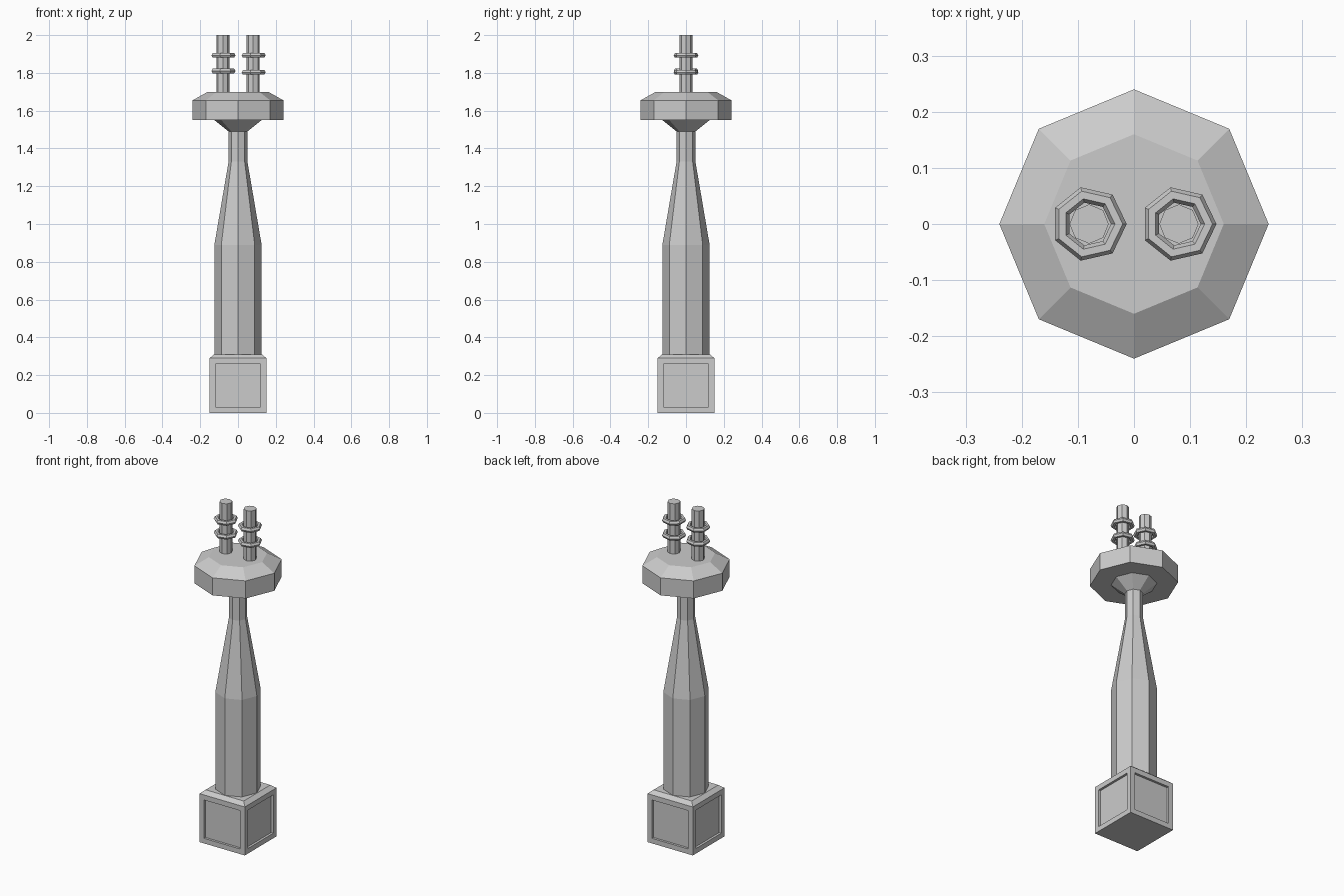
import bpy, bmesh
from math import cos, sin, pi

if "Cube" in bpy.data.objects:
    bpy.data.objects.remove(bpy.data.objects["Cube"], do_unlink=True)

GREY = (0.6, 0.6, 0.6, 1)
metal = bpy.data.materials.new("plain_grey")
metal.use_nodes = True
metal.diffuse_color = GREY
metal.node_tree.nodes["Principled BSDF"].inputs["Base Color"].default_value = GREY


def finish(name, bm):
    bmesh.ops.recalc_face_normals(bm, faces=bm.faces)
    mesh = bpy.data.meshes.new(name)
    bm.to_mesh(mesh)
    bm.free()
    mesh.materials.append(metal)
    obj = bpy.data.objects.new(name, mesh)
    bpy.context.collection.objects.link(obj)
    return obj


def lathe(name, profile, sides=8, x=0, closed=False):
    """Spin (radius, z) points into a faceted solid; closed joins the profile into a ring."""
    bm = bmesh.new()
    loops = [[bm.verts.new((x + r * cos(2 * pi * i / sides), r * sin(2 * pi * i / sides), z))
              for i in range(sides)] for r, z in profile]
    pairs = list(zip(loops, loops[1:]))
    if closed:
        pairs.append((loops[-1], loops[0]))
    else:
        bm.faces.new(loops[0])
        bm.faces.new(loops[-1])
    for a, b in pairs:
        for i in range(sides):
            j = (i + 1) % sides
            bm.faces.new((a[i], a[j], b[j], b[i]))
    return finish(name, bm)


# Square base with a chamfered top and a recessed panel on each side
bm = bmesh.new()
bmesh.ops.create_cube(bm, size=1)
for v in bm.verts:
    v.co = (v.co.x * 0.3, v.co.y * 0.3, (v.co.z + 0.5) * 0.29)
walls = [f for f in bm.faces if abs(f.normal.z) < 0.5]
top = next(f for f in bm.faces if f.normal.z > 0.5)
cap = bmesh.ops.extrude_face_region(bm, geom=[top])["geom"]
bmesh.ops.delete(bm, geom=[top], context='FACES_ONLY')
for v in (g for g in cap if isinstance(g, bmesh.types.BMVert)):
    v.co = (v.co.x * 0.84, v.co.y * 0.84, 0.31)
bmesh.ops.inset_individual(bm, faces=walls, thickness=0.043)
bmesh.ops.inset_individual(bm, faces=walls, thickness=0, depth=-0.014)
finish("base", bm)

# Tapered column and the flared head
lathe("column", [(0.125, 0.31), (0.125, 0.89), (0.05, 1.33), (0.05, 1.49)])
lathe("head", [(0.05, 1.49), (0.125, 1.55), (0.24, 1.55), (0.24, 1.655), (0.16, 1.70)])

# Two terminals, each with a pair of faceted rings
for side, x, low in (("right", -0.08, 1.81), ("left", 0.08, 1.803)):
    lathe(side + "_terminal", [(0.035, 1.69), (0.035, 2.0)], x=x)
    for label, z in (("lower", low), ("upper", 1.893)):
        ring = [(0.053 + 0.014 * cos(k * pi / 3), z + 0.014 * sin(k * pi / 3)) for k in range(6)]
        lathe(f"{side}_{label}_ring", ring, sides=7, x=x, closed=True)
